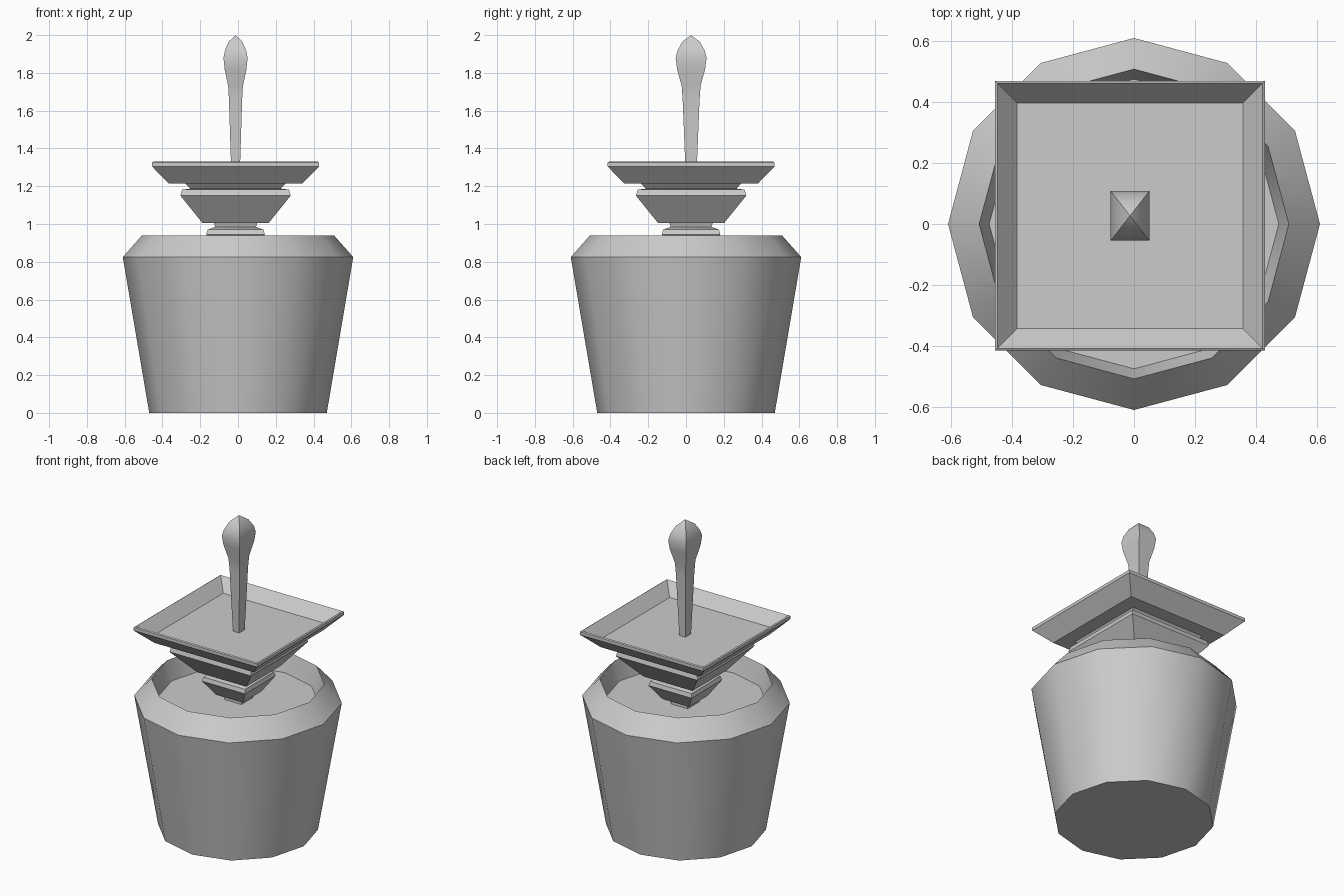
import bpy, bmesh, math

if "Cube" in bpy.data.objects:
    bpy.data.objects.remove(bpy.data.objects["Cube"])

def stack(name, profile, sides, center=(0, 0), turn=0.0, ratio=1.0, smooth=40):
    """Closed solid from (radius, z) rings; ratio stretches y."""
    bm = bmesh.new()
    rings = []
    for r, z in profile:
        ring = []
        for i in range(sides):
            a = turn + 2 * math.pi * i / sides
            ring.append(bm.verts.new((center[0] + r * math.cos(a),
                                      center[1] + r * ratio * math.sin(a), z)))
        rings.append(ring)
    for low, high in zip(rings, rings[1:]):
        for i in range(sides):
            j = (i + 1) % sides
            bm.faces.new((low[i], low[j], high[j], high[i]))
    bm.faces.new(rings[0][::-1])
    bm.faces.new(rings[-1])
    bmesh.ops.remove_doubles(bm, verts=bm.verts, dist=1e-4)
    bmesh.ops.recalc_face_normals(bm, faces=bm.faces)
    mesh = bpy.data.meshes.new(name)
    bm.to_mesh(mesh)
    bm.free()
    obj = bpy.data.objects.new(name, mesh)
    bpy.context.collection.objects.link(obj)
    bpy.ops.object.select_all(action='DESELECT')
    obj.select_set(True)
    bpy.context.view_layer.objects.active = obj
    bpy.ops.object.shade_smooth_by_angle(angle=math.radians(smooth))
    return obj

CENTER = (-0.013, 0.027)

def square(name, profile, ratio=1.0):
    """Square stack: profile gives half widths."""
    return stack(name, [(h * math.sqrt(2), z) for h, z in profile], 4,
                 CENTER, math.pi / 4, ratio)

# Twelve-sided pot with a bevelled shoulder and sunken top
stack("pot", [(0.47, 0), (0.61, 0.825), (0.508, 0.94), (0.475, 0.815)], 12)

# Square tiers of the stand, from the bottom up
square("stand_foot", [(0.06, 0.81), (0.06, 0.85), (0.095, 0.85), (0.155, 0.945),
                      (0.148, 0.97), (0.108, 0.985), (0.115, 1.006)])
square("stand_bowl", [(0.175, 1.005), (0.292, 1.15), (0.283, 1.182),
                      (0.24, 1.187), (0.267, 1.216)])

# Square dish with sloping rim
square("dish", [(0.355, 1.215), (0.4425, 1.305), (0.4425, 1.325),
                (0.435, 1.33), (0.37, 1.255)])

# Slender finial rising from the dish
square("finial", [(0.022, 1.25), (0.035, 1.66), (0.039, 1.73), (0.058, 1.82),
                  (0.064, 1.88), (0.056, 1.92), (0.036, 1.965), (0, 2.0)], 1.28)
